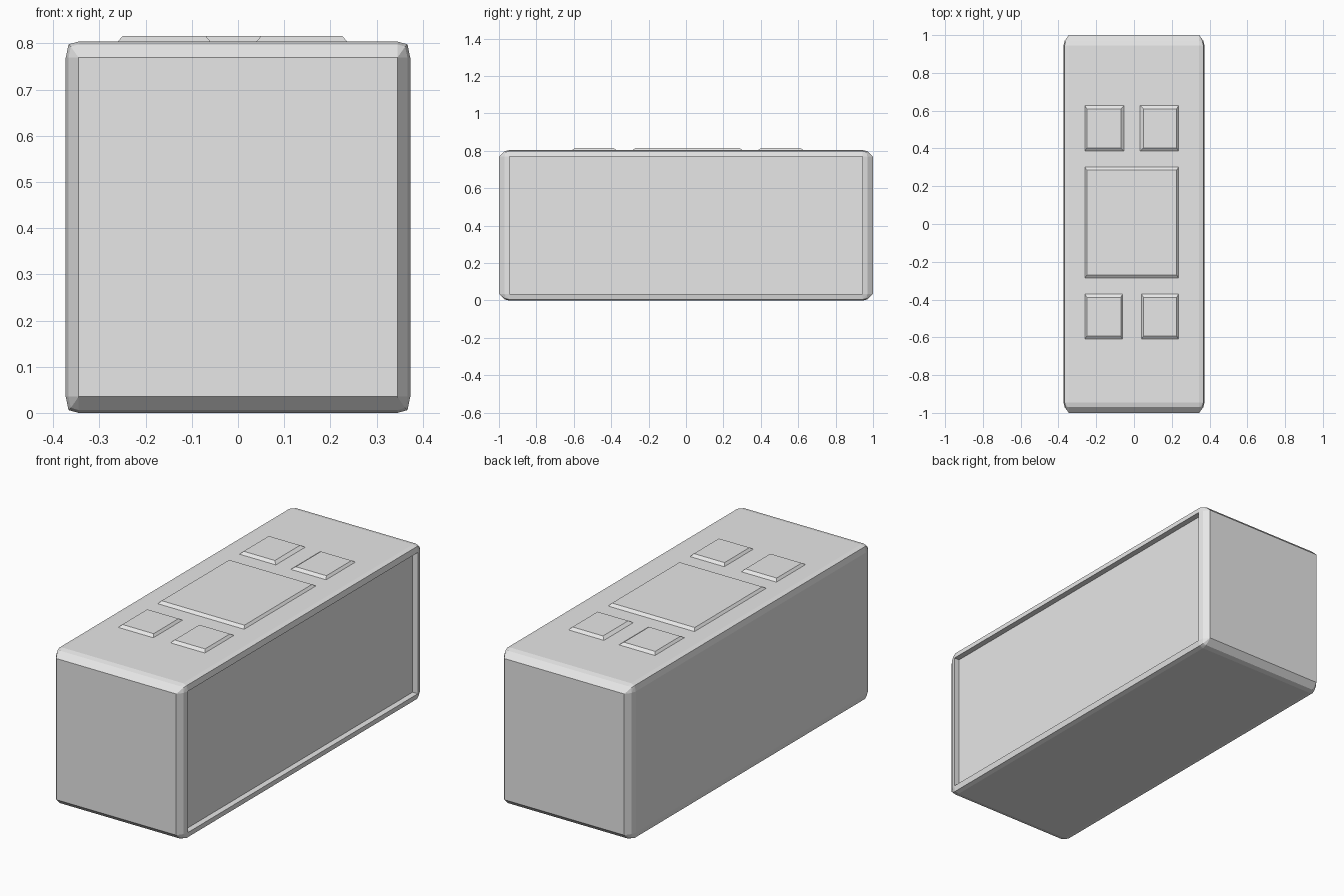
import bpy
import bmesh
from mathutils import Vector

cube = bpy.data.objects.get("Cube")
if cube:
    bpy.data.objects.remove(cube, do_unlink=True)

grey = bpy.data.materials.new("light_grey")
grey.use_nodes = True
grey.diffuse_color = (0.8, 0.8, 0.8, 1)
grey.node_tree.nodes["Principled BSDF"].inputs["Base Color"].default_value = (0.8, 0.8, 0.8, 1)

TOP = 0.804
PAD_TOP = 0.816


def hull_mesh(points):
    """Convex solid around the points, with flat faces merged."""
    bm = bmesh.new()
    for p in points:
        bm.verts.new(p)
    bmesh.ops.convex_hull(bm, input=bm.verts[:])
    bmesh.ops.dissolve_limit(bm, angle_limit=0.01, verts=bm.verts[:], edges=bm.edges[:])
    bmesh.ops.recalc_face_normals(bm, faces=bm.faces[:])
    return bm


def add_object(name, bm):
    mesh = bpy.data.meshes.new(name)
    bm.to_mesh(mesh)
    bm.free()
    mesh.materials.append(grey)
    obj = bpy.data.objects.new(name, mesh)
    bpy.context.collection.objects.link(obj)
    return obj


# Body: one rounded corner mirrored to all eight, as offsets from the middle
half = TOP / 2
X = (0.345, 0.367, 0.373)
Y = (0.945, 0.97, 1.0)
Z = (half - 0.035, half - 0.006, half)
corner = [
    (X[0], Y[2], Z[0]), (X[2], Y[0], Z[0]), (X[0], Y[0], Z[2]),
    (X[1], Y[1], Z[0]), (X[0], Y[1], Z[1]), (X[1], Y[0], Z[1]),
    (0.362, 0.965, half - 0.011),
]
body = hull_mesh([(sx * x, sy * y, half + sz * z)
                  for x, y, z in corner
                  for sx in (-1, 1) for sy in (-1, 1) for sz in (-1, 1)])

# Recessed panel on the left side
body.faces.ensure_lookup_table()
panel = max(body.faces, key=lambda f: f.normal.x * f.calc_area())
walls = bmesh.ops.extrude_discrete_faces(body, faces=[panel])
for face in walls["faces"]:
    bmesh.ops.translate(body, verts=face.verts[:], vec=Vector((-0.03, 0, 0)))
add_object("body", body)


# Raised pads with sloping sides
def pad(name, x0, x1, y0, y1, left=0.012, right=0.012):
    slope = 0.02
    base = [(x, y, TOP - 0.002) for x in (x0, x1) for y in (y0, y1)]
    top = [(x, y, PAD_TOP) for x in (x0 + left, x1 - right)
           for y in (y0 + slope, y1 - slope)]
    add_object(name, hull_mesh(base + top))


pad("centre_pad", -0.262, 0.238, -0.29, 0.305)
pad("front_right_pad", -0.262, -0.058, -0.613, -0.368)
pad("front_left_pad", 0.038, 0.238, -0.613, -0.368)
pad("back_right_pad", -0.262, -0.05, 0.383, 0.63, right=0.02)
pad("back_left_pad", 0.03, 0.238, 0.383, 0.63, left=0.02)
